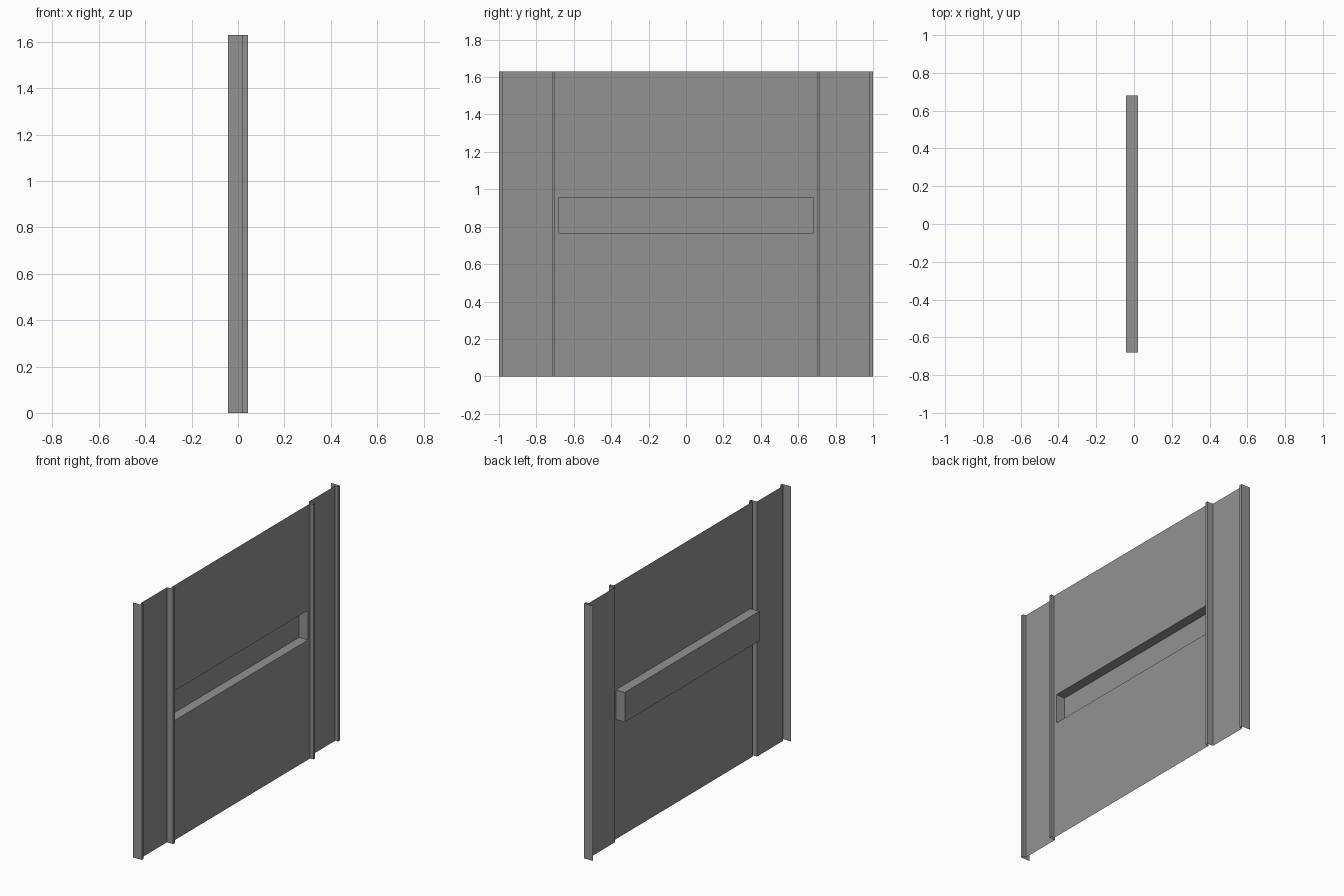
import bpy
import bmesh

cube = bpy.data.objects.get("Cube")
if cube:
    bpy.data.objects.remove(cube, do_unlink=True)

HEIGHT = 1.63
BACK, SIDE, MIDDLE, RIB = -0.043, 0.0, 0.02, 0.043   # depths along x
RIB_IN, RIB_OUT, LIP, END = 0.70, 0.717, 0.982, 1.0  # widths along y
SLOT_Y, SLOT_LOW, SLOT_HIGH = 0.68, 0.765, 0.955

steel = bpy.data.materials.new("grey sheet metal")
steel.use_nodes = True
colour = (0.29, 0.29, 0.29, 1)
steel.diffuse_color = colour
steel.node_tree.nodes["Principled BSDF"].inputs["Base Color"].default_value = colour


def finish(name, bm):
    mesh = bpy.data.meshes.new(name)
    bm.to_mesh(mesh)
    bm.free()
    mesh.materials.append(steel)
    obj = bpy.data.objects.new(name, mesh)
    bpy.context.collection.objects.link(obj)


def folded_sheet(name, profile, side):
    """Raise an open (x, y) profile to full height; side mirrors it in y."""
    bm = bmesh.new()
    columns = [[bm.verts.new((x, y * side, z)) for z in (0, HEIGHT)] for x, y in profile]
    for (a, b), (c, d) in zip(columns, columns[1:]):
        face = bm.faces.new((a, c, d, b))
        if side < 0:
            face.normal_flip()
    finish(name, bm)


# Rib, side panel and end flange on both sides
rib = [(MIDDLE, RIB_IN), (RIB, RIB_IN), (RIB, RIB_OUT), (SIDE, RIB_OUT)]
panel = [(SIDE, RIB_OUT), (SIDE, LIP)]
flange = [(SIDE, LIP), (MIDDLE, LIP), (MIDDLE, END), (BACK, END)]
for label, side in (("front", -1), ("back", 1)):
    folded_sheet(label + "_rib", rib, side)
    folded_sheet(label + "_side_panel", panel, side)
    folded_sheet(label + "_end_flange", flange, side)

# Middle panel, with its centre cell pushed back into a long recess
bm = bmesh.new()
ys = (-RIB_IN, -SLOT_Y, SLOT_Y, RIB_IN)
zs = (0, SLOT_LOW, SLOT_HIGH, HEIGHT)
grid = [[bm.verts.new((MIDDLE, y, z)) for z in zs] for y in ys]
cells = {}
for i in range(3):
    for j in range(3):
        cells[i, j] = bm.faces.new((grid[i][j], grid[i + 1][j],
                                    grid[i + 1][j + 1], grid[i][j + 1]))
pushed = bmesh.ops.extrude_discrete_faces(bm, faces=[cells[1, 1]])["faces"]
for vert in pushed[0].verts:
    vert.co.x = BACK
finish("middle_panel_with_recess", bm)
